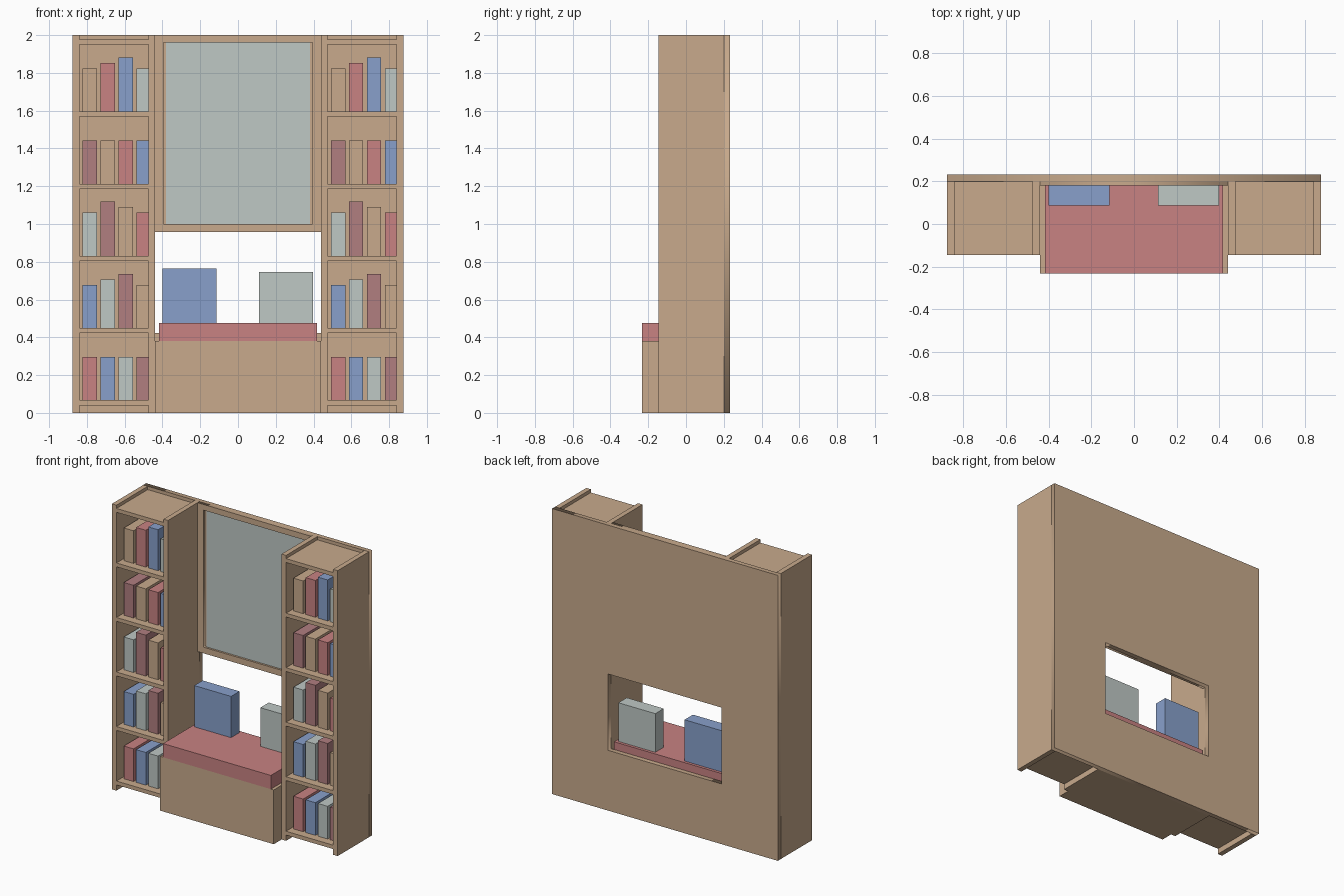
import bpy, bmesh, math
from mathutils import Matrix

if "Cube" in bpy.data.objects:
    bpy.data.objects.remove(bpy.data.objects["Cube"])


def material(name, rgb):
    m = bpy.data.materials.new(name)
    lin = [((c / 255 + 0.055) / 1.055) ** 2.4 for c in rgb]
    m.diffuse_color = (*lin, 1)
    m.use_nodes = True
    m.node_tree.nodes["Principled BSDF"].inputs["Base Color"].default_value = m.diffuse_color
    return m


WOOD = material("wood_tan", (200, 170, 140))
RED = material("soft_red", (200, 130, 130))
BLUE = material("soft_blue", (136, 160, 203))
GREY = material("pale_grey", (191, 200, 197))
MAUVE = material("mauve", (177, 126, 128))


def add_object(name, mesh, mat):
    mesh.materials.clear()
    mesh.materials.append(mat)
    ob = bpy.data.objects.new(name, mesh)
    bpy.context.collection.objects.link(ob)
    return ob


def box(name, mat, x0, x1, y0, y1, z0, z1):
    bm = bmesh.new()
    place = Matrix.Translation(((x0 + x1) / 2, (y0 + y1) / 2, (z0 + z1) / 2))
    size = Matrix.Diagonal((x1 - x0, y1 - y0, z1 - z0, 1))
    bmesh.ops.create_cube(bm, size=1, matrix=place @ size)
    mesh = bpy.data.meshes.new(name)
    bm.to_mesh(mesh)
    bm.free()
    return add_object(name, mesh, mat)


def holed_panel(name, mat, outer, hole, y0, y1):
    """Upright panel with a rectangular hole; rectangles are x0, x1, z0, z1."""
    curve = bpy.data.curves.new(name, 'CURVE')
    curve.dimensions = '2D'
    curve.fill_mode = 'BOTH'
    curve.extrude = (y1 - y0) / 2
    for a, b, c, d in (outer, hole):
        s = curve.splines.new('POLY')
        s.points.add(3)
        for p, (x, z) in zip(s.points, ((a, c), (b, c), (b, d), (a, d))):
            p.co = (x, z, 0, 1)
        s.use_cyclic_u = True
    temp = bpy.data.objects.new(name + "_outline", curve)
    mesh = bpy.data.meshes.new_from_object(temp)
    bpy.data.objects.remove(temp)
    mesh.transform(Matrix.Translation((0, (y0 + y1) / 2, 0)) @ Matrix.Rotation(math.pi / 2, 4, 'X'))
    bm = bmesh.new()
    bm.from_mesh(mesh)
    bmesh.ops.remove_doubles(bm, verts=bm.verts, dist=1e-5)
    bmesh.ops.recalc_face_normals(bm, faces=bm.faces)
    bm.to_mesh(mesh)
    bm.free()
    return add_object(name, mesh, mat)


FRONT, INNER_BACK, BACK = -0.146, 0.2, 0.233
OUT, IN, T = 0.875, 0.44, 0.035

# Back board with window opening
holed_panel("back_board", WOOD, (-OUT, OUT, 0, 2), (-IN, IN, 0.422, 0.957), INNER_BACK, BACK)

# Framed mirror above the window
holed_panel("mirror_frame", WOOD, (-IN, IN, 0.957, 2), (-0.395, 0.395, 1.0, 1.96), 0.18, INNER_BACK)
box("mirror", GREY, -0.38, 0.38, 0.194, INNER_BACK, 1.0, 1.96)

# Bookcase towers: side panels, shelves and books
BOOKS = [RED, BLUE, GREY, MAUVE, WOOD]
HEIGHT_STEPS = ["0000", "0120", "0210", "0000", "0120"]
for side, x0 in (("left", -OUT), ("right", IN)):
    x1 = x0 + OUT - IN
    box(side + "_tower_panel_a", WOOD, x0, x0 + T, FRONT, INNER_BACK, 0, 2)
    box(side + "_tower_panel_b", WOOD, x1 - T, x1, FRONT, INNER_BACK, 0, 2)
    for i in range(6):
        z = 0.04 + 0.382 * i
        box(f"{side}_shelf_{i}", WOOD, x0 + T, x1 - T, FRONT, INNER_BACK, z, z + 0.027)
        if i == 5:
            continue
        for k, step in enumerate(HEIGHT_STEPS[i]):
            bx = x0 + 0.053 + 0.095 * k
            box(f"{side}_book_{i}_{k}", BOOKS[(i + k) % 5], bx, bx + 0.075,
                -0.09, 0.16, z + 0.027, z + 0.256 + 0.029 * int(step))

# Window seat with cushion and pillows
box("bench", WOOD, -IN, IN, -0.233, INNER_BACK, 0, 0.38)
box("seat_cushion", RED, -0.418, 0.418, -0.233, INNER_BACK, 0.38, 0.476)
box("left_pillow", BLUE, -0.4, -0.115, 0.087, 0.18, 0.476, 0.765)
box("right_pillow", GREY, 0.112, 0.398, 0.087, 0.18, 0.476, 0.747)
